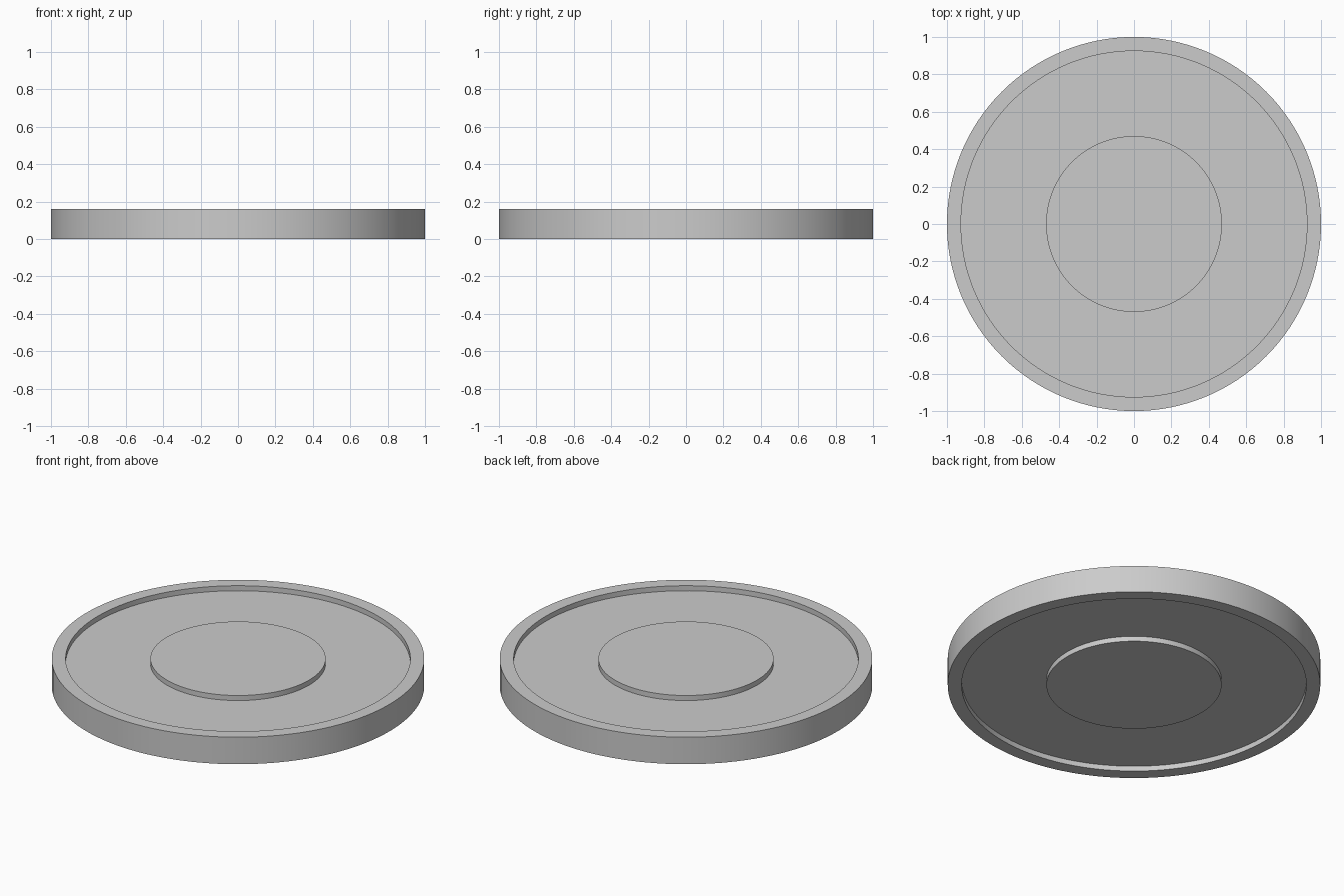
import bpy
import bmesh
from math import cos, sin, tau, radians

cube = bpy.data.objects.get("Cube")
if cube:
    bpy.data.objects.remove(cube, do_unlink=True)

SEGMENTS = 128
HEIGHT = 0.16
RECESS = 0.03
RIM_OUTER, RIM_INNER, BOSS = 1.0, 0.925, 0.47

grey = bpy.data.materials.new("light_grey")
grey.use_nodes = True
colour = (0.6, 0.6, 0.6, 1)
grey.diffuse_color = colour
grey.node_tree.nodes["Principled BSDF"].inputs["Base Color"].default_value = colour


def lathe(name, profile):
    """Revolve a (radius, z) profile about z and cap both ends."""
    bm = bmesh.new()
    rings = [[bm.verts.new((r * cos(tau * i / SEGMENTS), r * sin(tau * i / SEGMENTS), z))
              for i in range(SEGMENTS)] for r, z in profile]
    for low, high in zip(rings, rings[1:]):
        for i in range(SEGMENTS):
            j = (i + 1) % SEGMENTS
            bm.faces.new((low[i], low[j], high[j], high[i]))
    bm.faces.new(rings[0])
    bm.faces.new(rings[-1])
    bmesh.ops.recalc_face_normals(bm, faces=bm.faces)
    mesh = bpy.data.meshes.new(name)
    bm.to_mesh(mesh)
    bm.free()
    mesh.materials.append(grey)
    obj = bpy.data.objects.new(name, mesh)
    bpy.context.collection.objects.link(obj)
    bpy.ops.object.select_all(action="DESELECT")
    obj.select_set(True)
    bpy.context.view_layer.objects.active = obj
    bpy.ops.object.shade_smooth_by_angle(angle=radians(30))
    return obj


# Disc with a raised rim and central boss, the same on top and underside
half = [(BOSS, 0), (BOSS, RECESS), (RIM_INNER, RECESS), (RIM_INNER, 0), (RIM_OUTER, 0)]
mirrored = [(r, HEIGHT - z) for r, z in reversed(half)]
lathe("recessed_disc", half + mirrored)
